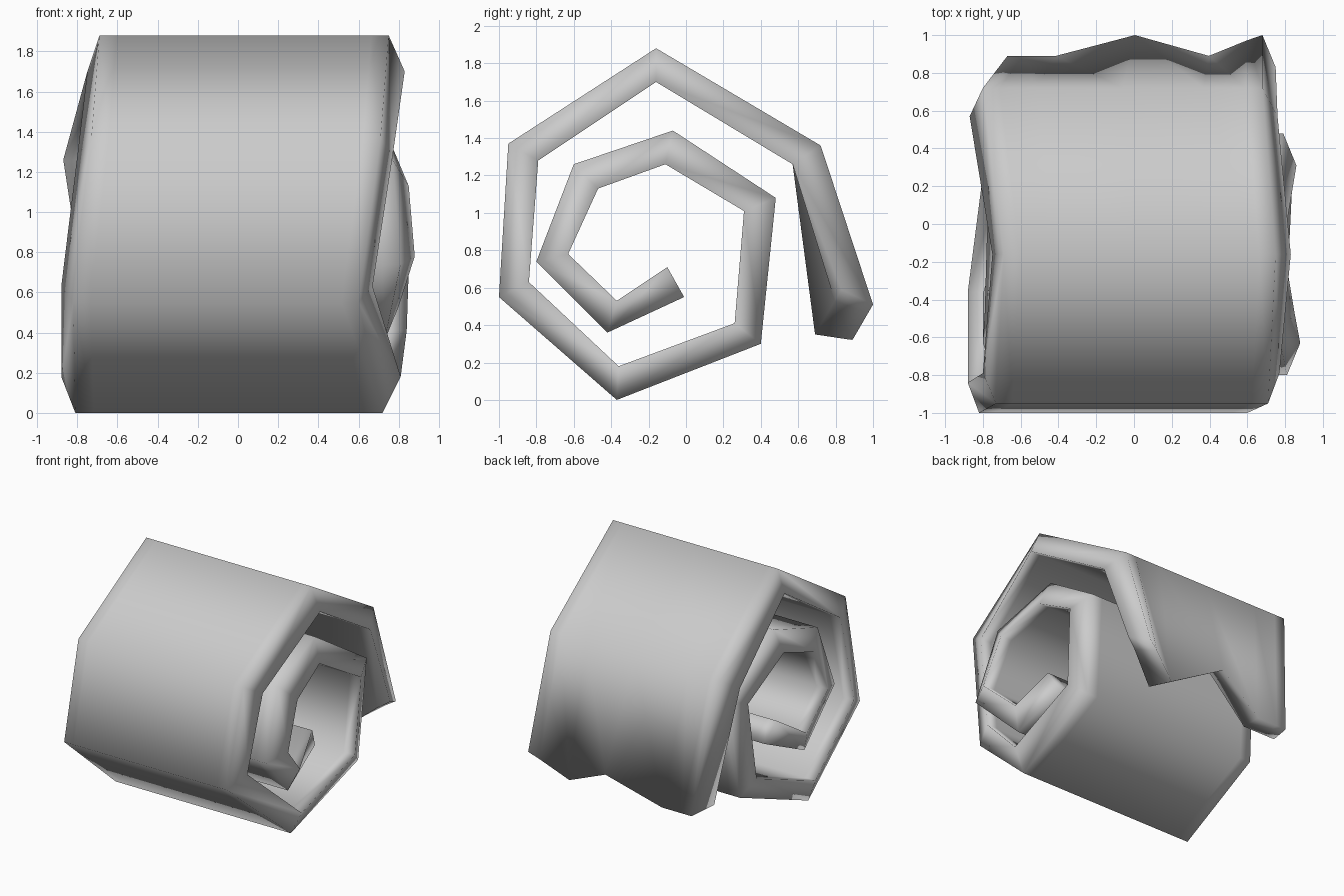
import bpy, bmesh

if "Cube" in bpy.data.objects:
    bpy.data.objects.remove(bpy.data.objects["Cube"])

# Spiral stations, outer flap to core:
# (outer y, z, left x, right x), (inner y, z, left x, right x)
STATIONS = [
    ((0.72, 1.36, -0.80, 0.68), (0.57, 1.26, -0.87, 0.76)),
    ((-0.16, 1.88, -0.69, 0.75), (-0.16, 1.70, -0.75, 0.83)),
    ((-0.95, 1.37, -0.73, 0.71), (-0.79, 1.28, -0.80, 0.77)),
    ((-1.00, 0.55, -0.82, 0.60), (-0.84, 0.63, -0.88, 0.67)),
    ((-0.37, 0.00, -0.81, 0.72), (-0.36, 0.18, -0.88, 0.81)),
    ((0.40, 0.30, -0.75, 0.77), (0.26, 0.41, -0.80, 0.84)),
    ((0.48, 1.08, -0.71, 0.79), (0.31, 1.01, -0.76, 0.86)),
    ((-0.07, 1.44, -0.72, 0.72), (-0.11, 1.26, -0.78, 0.79)),
    ((-0.60, 1.26, -0.73, 0.77), (-0.47, 1.13, -0.79, 0.85)),
    ((-0.80, 0.74, -0.74, 0.81), (-0.63, 0.78, -0.80, 0.88)),
    ((-0.42, 0.36, -0.74, 0.73), (-0.37, 0.53, -0.80, 0.80)),
    ((-0.01, 0.55, -0.68, 0.68), (-0.10, 0.71, -0.72, 0.72)),
]
# Position across the sheet, and how far the flap's free edge curls inward there
COLUMNS = [0, 0.06, 0.19, 0.5, 0.79, 0.94, 1]
CURL = [1, 1, 1, 0, 1, 0.25, 0]


def lerp(a, b, t):
    return a + (b - a) * t


def row(bm, p):
    y, z, left, right = p
    return [bm.verts.new((lerp(left, right, t), y, z)) for t in COLUMNS]


def flap_row(bm, straight, curled, left, right):
    return [bm.verts.new((lerp(left, right, t),
                          lerp(straight[0], curled[0], c),
                          lerp(straight[1], curled[1], c)))
            for t, c in zip(COLUMNS, CURL)]


bm = bmesh.new()
# Wavy free edge first, then the coil
outer = [flap_row(bm, (1.00, 0.51), (0.89, 0.32), -0.67, 0.68)]
inner = [flap_row(bm, (0.83, 0.59), (0.69, 0.35), -0.73, 0.75)]
for o, i in STATIONS:
    outer.append(row(bm, o))
    inner.append(row(bm, i))

last = len(COLUMNS) - 1
for r in range(len(outer) - 1):
    for c in range(last):
        for g in (outer, inner):
            bm.faces.new((g[r][c], g[r][c + 1], g[r + 1][c + 1], g[r + 1][c]))
    # rolled side edges
    for c in (0, last):
        bm.faces.new((outer[r][c], outer[r + 1][c], inner[r + 1][c], inner[r][c]))
# flap end and core end
for r in (0, len(outer) - 1):
    for c in range(last):
        bm.faces.new((outer[r][c], outer[r][c + 1], inner[r][c + 1], inner[r][c]))

bmesh.ops.recalc_face_normals(bm, faces=bm.faces)
for f in bm.faces:
    f.smooth = True
mesh = bpy.data.meshes.new("rolled_sheet")
bm.to_mesh(mesh)
bm.free()
sheet = bpy.data.objects.new("rolled_sheet", mesh)
bpy.context.collection.objects.link(sheet)
